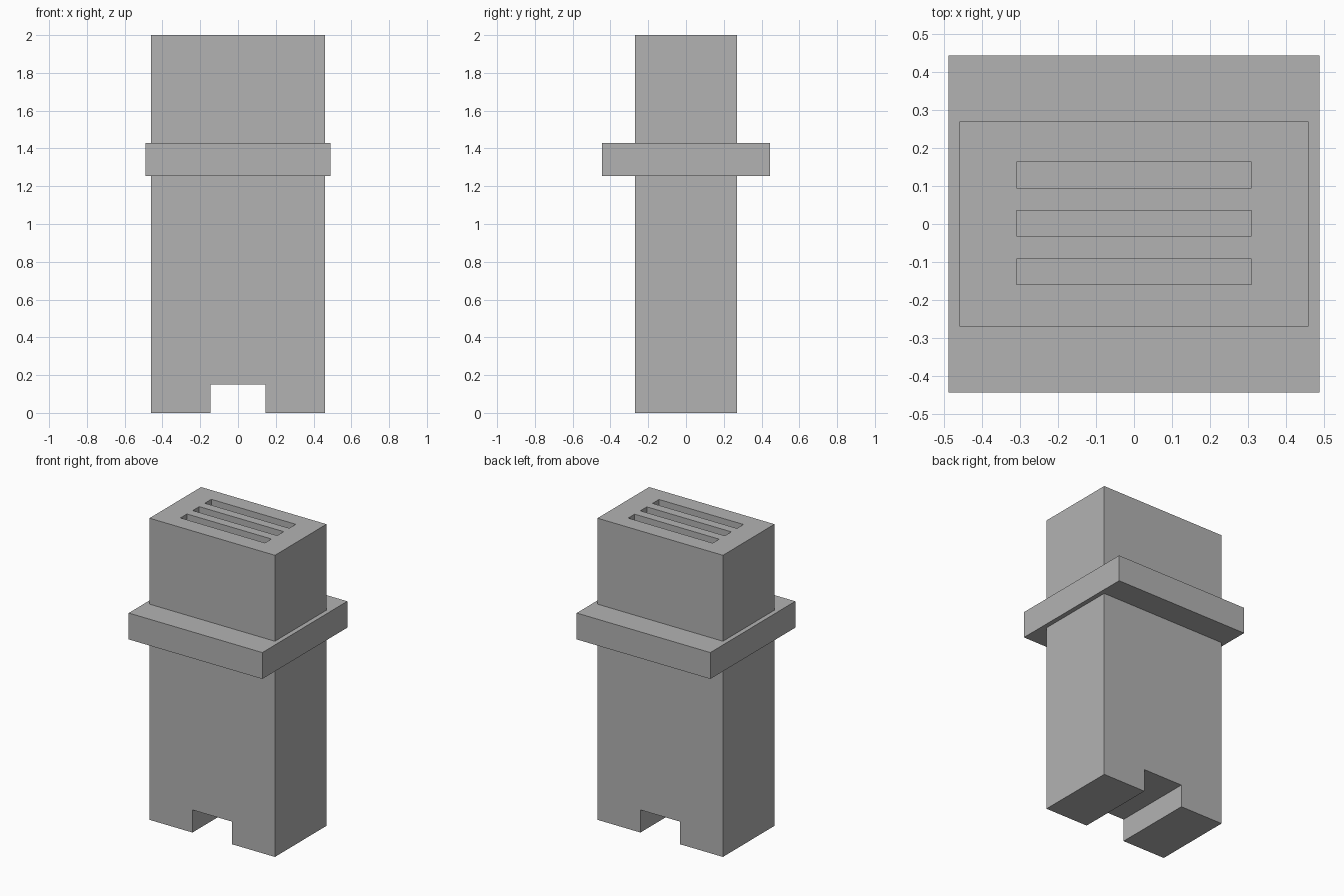
import bpy
import bmesh

cube = bpy.data.objects.get("Cube")
if cube:
    bpy.data.objects.remove(cube, do_unlink=True)

# Single plain grey
GREY = (0.45, 0.45, 0.45, 1.0)
grey = bpy.data.materials.new("plain_grey")
grey.use_nodes = True
grey.diffuse_color = GREY
grey.node_tree.nodes["Principled BSDF"].inputs["Base Color"].default_value = GREY


def add_box(name, low, high):
    """Axis-aligned box between two corners."""
    mesh = bpy.data.meshes.new(name)
    bm = bmesh.new()
    bmesh.ops.create_cube(bm, size=1)
    for v in bm.verts:
        v.co = [h if c > 0 else l for c, l, h in zip(v.co, low, high)]
    bm.to_mesh(mesh)
    bm.free()
    mesh.materials.append(grey)
    obj = bpy.data.objects.new(name, mesh)
    bpy.context.collection.objects.link(obj)
    return obj


def cut(target, cutter):
    """Subtract a hidden cutter from the target."""
    cutter.hide_render = True
    cutter.hide_viewport = True
    cutter.display_type = 'WIRE'
    mod = target.modifiers.new(cutter.name, 'BOOLEAN')
    mod.operation = 'DIFFERENCE'
    mod.solver = 'EXACT'
    mod.object = cutter


# Main body
body = add_box("body", (-0.46, -0.27, 0), (0.46, 0.27, 2))

# Notch running front to back through the base
cut(body, add_box("notch_cutter", (-0.145, -0.4, -0.1), (0.145, 0.4, 0.15)))

# Three contact slots in the top
for i, y in enumerate((-0.126, 0.002, 0.129)):
    cut(body, add_box(f"slot_cutter_{i + 1}",
                      (-0.31, y - 0.034, 1.85), (0.31, y + 0.034, 2.1)))

# Collar around the body
add_box("collar", (-0.49, -0.445, 1.255), (0.49, 0.445, 1.43))

# Bake the cuts into the body, then drop the cutters
bpy.context.view_layer.update()
graph = bpy.context.evaluated_depsgraph_get()
cut_mesh = bpy.data.meshes.new_from_object(body.evaluated_get(graph))
cutters = [m.object for m in body.modifiers]
body.modifiers.clear()
body.data = cut_mesh
for cutter in cutters:
    bpy.data.objects.remove(cutter, do_unlink=True)
